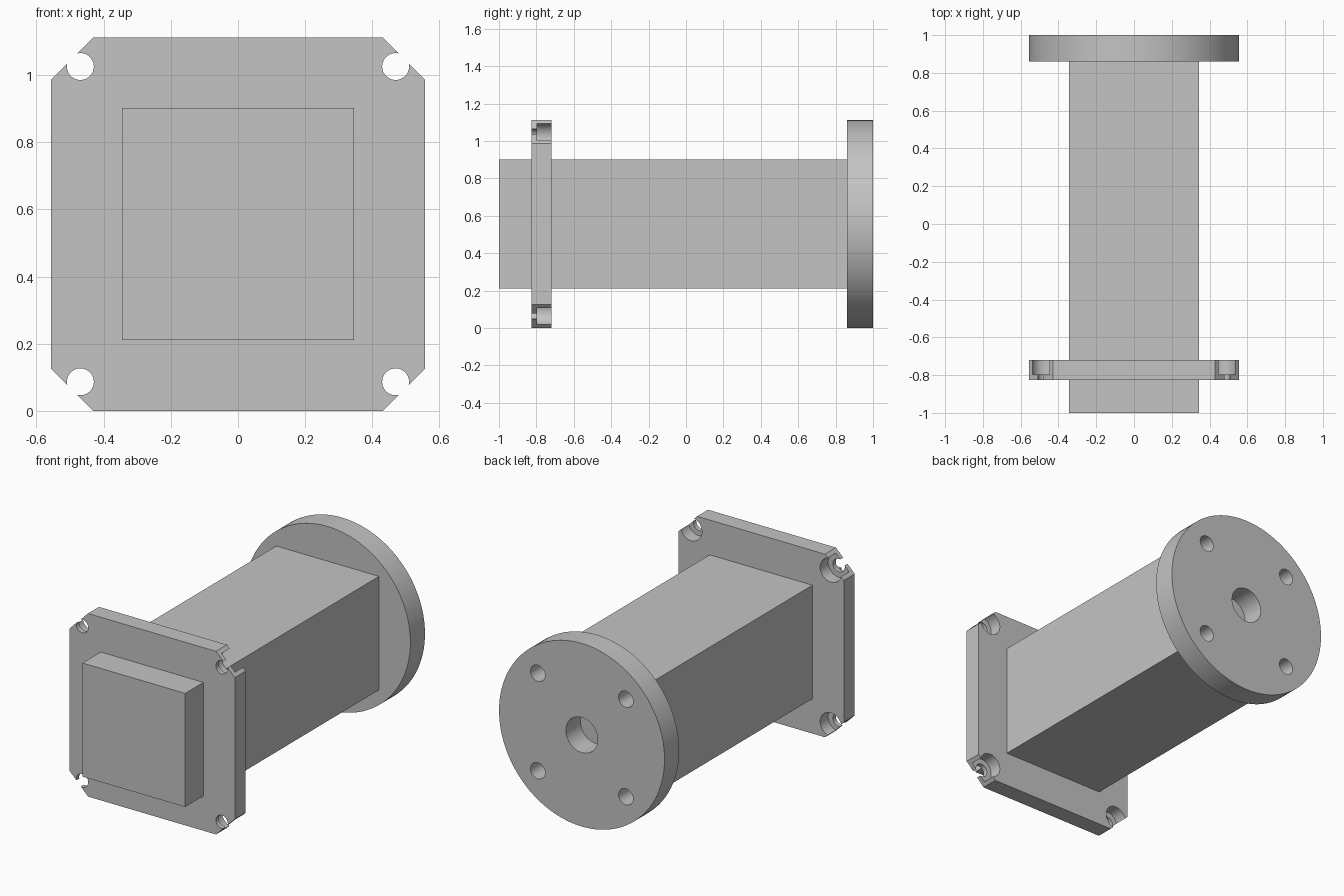
import bpy
import bmesh
from math import radians
from mathutils import Matrix, Vector

if "Cube" in bpy.data.objects:
    bpy.data.objects.remove(bpy.data.objects["Cube"], do_unlink=True)

CZ = 0.556      # height of the long axis
HALF = 0.556    # half width of both flanges
CORNERS = [(sx, sz) for sx in (-1, 1) for sz in (-1, 1)]

grey = bpy.data.materials.new("plain grey")
grey.use_nodes = True
grey.diffuse_color = (0.55, 0.55, 0.55, 1)
grey.node_tree.nodes["Principled BSDF"].inputs["Base Color"].default_value = grey.diffuse_color


def add_object(name, bm):
    bmesh.ops.recalc_face_normals(bm, faces=bm.faces[:])
    mesh = bpy.data.meshes.new(name)
    bm.to_mesh(mesh)
    bm.free()
    mesh.materials.append(grey)
    obj = bpy.data.objects.new(name, mesh)
    bpy.context.collection.objects.link(obj)
    return obj


def prism(name, profile, y0, y1):
    """Extrude an x/z outline, centred on the axis, from y0 to y1."""
    bm = bmesh.new()
    face = bm.faces.new([bm.verts.new((x, y0, CZ + z)) for x, z in profile])
    grown = bmesh.ops.extrude_face_region(bm, geom=[face])["geom"]
    verts = [v for v in grown if isinstance(v, bmesh.types.BMVert)]
    bmesh.ops.translate(bm, verts=verts, vec=Vector((0, y1 - y0, 0)))
    return add_object(name, bm)


def cylinder(name, radius, y0, y1, x=0, z=0, sides=48):
    """Round bar along y."""
    bm = bmesh.new()
    place = Matrix.Translation((x, (y0 + y1) / 2, CZ + z)) @ Matrix.Rotation(radians(90), 4, 'X')
    bmesh.ops.create_cone(bm, cap_ends=True, segments=sides, radius1=radius,
                          radius2=radius, depth=y1 - y0, matrix=place)
    return add_object(name, bm)


def activate(obj):
    bpy.ops.object.select_all(action='DESELECT')
    obj.select_set(True)
    bpy.context.view_layer.objects.active = obj


def cut(obj, cutters):
    """Subtract each cutter and discard it."""
    activate(obj)
    for cutter in cutters:
        cutter.hide_render = True
        mod = obj.modifiers.new("hole", 'BOOLEAN')
        mod.operation = 'DIFFERENCE'
        mod.solver = 'EXACT'
        mod.object = cutter
        bpy.ops.object.modifier_apply(modifier=mod.name)
        bpy.data.objects.remove(cutter, do_unlink=True)


def smooth(obj):
    activate(obj)
    bpy.ops.object.shade_smooth_by_angle(angle=radians(30))


# Square body running through the front flange up to the round flange
B = 0.345
prism("square_body", [(-B, -B), (B, -B), (B, B), (-B, B)], -1.0, 0.86)

# Square front flange with chamfered corners
C = 0.43
outline = [(-C, -HALF), (C, -HALF), (HALF, -C), (HALF, C),
           (C, HALF), (-C, HALF), (-HALF, C), (-HALF, -C)]
flange = prism("square_flange", outline, -0.825, -0.72)

# Corner screw holes, counterbored from behind and open to the chamfers
P = 0.469
holes = []
for sx, sz in CORNERS:
    holes.append(cylinder("screw_hole_cutter", 0.04, -0.9, -0.7, sx * P, sz * P))
    holes.append(cylinder("counterbore_cutter", 0.072, -0.797, -0.65, sx * P, sz * P))
cut(flange, holes)
smooth(flange)

# Round rear flange with a centre bore and four bolt holes
disc = cylinder("round_flange", HALF, 0.86, 1.0, sides=128)
bores = [cylinder("bore_cutter", 0.107, 0.8, 1.1)]
for sx, sz in CORNERS:
    bores.append(cylinder("bolt_hole_cutter", 0.049, 0.8, 1.1, sx * 0.296, sz * 0.296))
cut(disc, bores)
smooth(disc)
